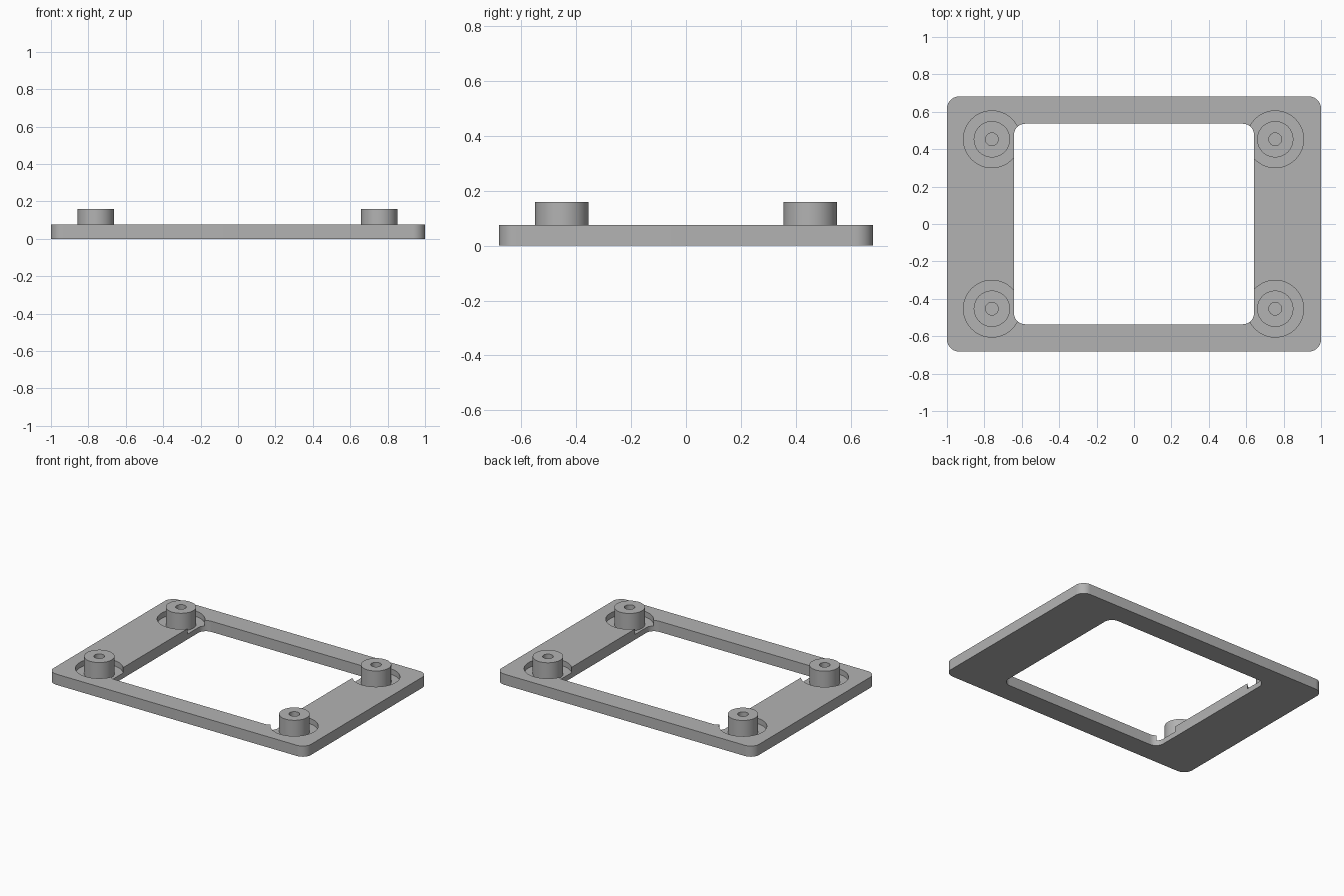
import bpy
import bmesh
from math import cos, sin, pi

cube = bpy.data.objects.get("Cube")
if cube:
    bpy.data.objects.remove(cube, do_unlink=True)

THICK, FLOOR, TOP = 0.075, 0.037, 0.16
BOSSES = [(x, y) for x in (-0.76, 0.755) for y in (-0.453, 0.453)]

grey = bpy.data.materials.new("light_grey")
grey.use_nodes = True
colour = (0.45, 0.45, 0.45, 1)
grey.diffuse_color = colour
grey.node_tree.nodes["Principled BSDF"].inputs["Base Color"].default_value = colour


def make_object(name, bm):
    bmesh.ops.recalc_face_normals(bm, faces=bm.faces)
    mesh = bpy.data.meshes.new(name)
    bm.to_mesh(mesh)
    bm.free()
    mesh.materials.append(grey)
    obj = bpy.data.objects.new(name, mesh)
    bpy.context.collection.objects.link(obj)
    return obj


def activate(obj):
    bpy.ops.object.select_all(action="DESELECT")
    obj.select_set(True)
    bpy.context.view_layer.objects.active = obj


def circle(x, y, r, start=0.0, sweep=2 * pi, steps=48):
    return [(x + r * cos(start + sweep * i / steps),
             y + r * sin(start + sweep * i / steps)) for i in range(steps)]


def rounded_rect(hx, hy, r):
    pts = []
    corners = [(1, 1), (-1, 1), (-1, -1), (1, -1)]
    for k, (sx, sy) in enumerate(corners):
        cx, cy = sx * (hx - r), sy * (hy - r)
        pts += circle(cx, cy, r, k * pi / 2, pi / 2, 10)
        end = (k + 1) * pi / 2
        pts.append((cx + r * cos(end), cy + r * sin(end)))
    return pts


def prism(name, outline, z0, z1):
    bm = bmesh.new()
    face = bm.faces.new([bm.verts.new((x, y, z0)) for x, y in outline])
    out = bmesh.ops.extrude_face_region(bm, geom=[face], use_keep_orig=True)
    verts = [v for v in out["geom"] if isinstance(v, bmesh.types.BMVert)]
    bmesh.ops.translate(bm, verts=verts, vec=(0, 0, z1 - z0))
    return make_object(name, bm)


def cut(target, cutter):
    cutter.hide_render = True
    mod = target.modifiers.new("cut", "BOOLEAN")
    mod.operation, mod.solver, mod.object = "DIFFERENCE", "EXACT", cutter
    activate(target)
    bpy.ops.object.modifier_apply(modifier=mod.name)
    bpy.data.objects.remove(cutter, do_unlink=True)


# Rounded frame with a rounded opening
frame = prism("frame", rounded_rect(1.0, 0.682, 0.065), 0, THICK)
cut(frame, prism("opening_cutter", rounded_rect(0.642, 0.536, 0.06), -0.1, 0.2))

# Round recesses that break into the corners of the opening
for x, y in BOSSES:
    cut(frame, prism("recess_cutter", circle(x, y, 0.152), FLOOR, 0.2))
activate(frame)
bpy.ops.object.shade_smooth_by_angle()

# Standoffs with a blind screw hole, rising from the recess floors
for i, (x, y) in enumerate(BOSSES):
    bm = bmesh.new()
    rings = [[bm.verts.new((px, py, z)) for px, py in circle(x, y, r)]
             for r, z in [(0.097, FLOOR), (0.097, TOP), (0.034, TOP), (0.034, FLOOR)]]
    for a, b in zip(rings, rings[1:]):
        for k in range(len(a)):
            bm.faces.new((a[k - 1], a[k], b[k], b[k - 1]))
    bm.faces.new(rings[-1])
    bm.faces.new(rings[0])
    standoff = make_object(f"standoff_{i + 1}", bm)
    activate(standoff)
    bpy.ops.object.shade_smooth_by_angle()
